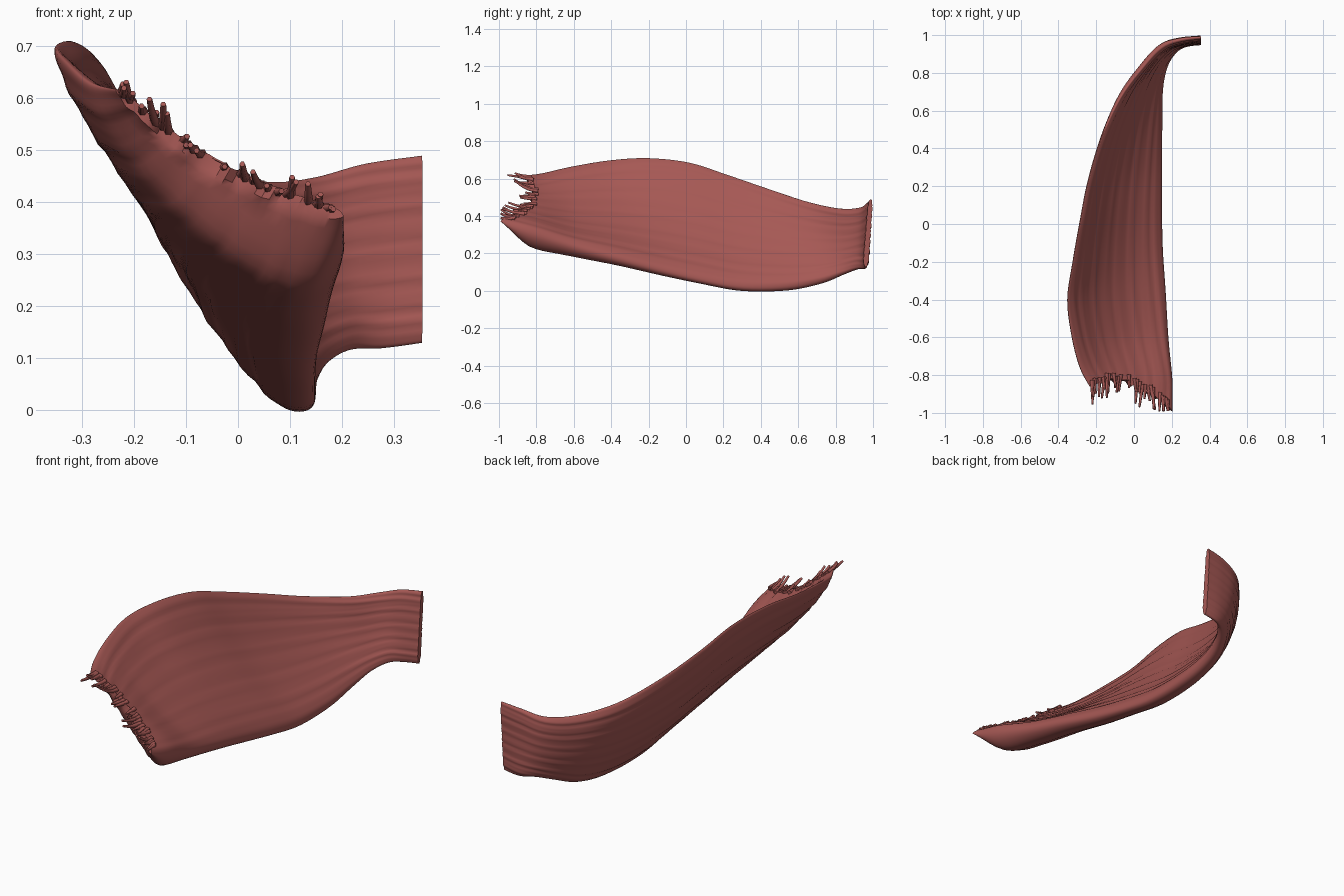
import bpy, bmesh, math, random
from mathutils import Vector

random.seed(4)
cube = bpy.data.objects.get("Cube")
if cube:
    bpy.data.objects.remove(cube)

# One flat colour for the whole muscle
red = bpy.data.materials.new("muscle_red")
red.use_nodes = True
red.diffuse_color = (0.38, 0.098, 0.089, 1)
red.node_tree.nodes["Principled BSDF"].inputs["Base Color"].default_value = red.diffuse_color

# Stations front to back: upper edge xyz, lower edge xyz, upper and lower thickness, sag
STATIONS = [
    (-.23, -.86, .625, .21, -.99, .385, .02, .03, .035),
    (-.275, -.76, .645, .235, -.83, .345, .04, .16, .045),
    (-.315, -.6, .68, .215, -.6, .265, .04, .14, .05),
    (-.34, -.4, .71, .2, -.36, .195, .035, .12, .05),
    (-.31, -.2, .72, .185, -.12, .125, .035, .11, .05),
    (-.27, .02, .695, .18, .1, .07, .035, .1, .05),
    (-.23, .22, .63, .18, .31, .033, .035, .1, .045),
    (-.16, .45, .55, .178, .54, .033, .035, .095, .035),
    (-.06, .66, .48, .175, .71, .06, .04, .08, .025),
    (.06, .82, .445, .19, .82, .095, .04, .06, .02),
    (.155, .92, .45, .23, .895, .12, .04, .05, .01),
    (.25, .96, .475, .28, .935, .12, .03, .04, 0),
    (.355, .975, .49, .355, .945, .13, .025, .03, 0),
]
STEPS, ACROSS = 5, 48


def catmull(a, b, c, d, t):
    return [q + .5 * t * (r - p + t * (2 * p - 5 * q + 4 * r - s + t * (3 * (q - r) + s - p)))
            for p, q, r, s in zip(a, b, c, d)]


def smooth_stations():
    last = len(STATIONS) - 1
    rows = []
    for i in range(last):
        near = [STATIONS[min(max(i + k, 0), last)] for k in (-1, 0, 1, 2)]
        rows += [catmull(*near, s / STEPS) for s in range(STEPS)]
    return rows + [STATIONS[last]]


def ripple(u, v, side):
    # Fibre grooves that run lengthwise and drift across the sheet
    a = u + .06 * math.sin(4 * v + side)
    return .0016 * math.sin(50 * a + side) + .0014 * math.sin(83 * a + 2 * side + 5 * v)


# Muscle sheet: closed cross-sections with rounded rims, lofted along the fibres
rows = smooth_stations()
uppers = [Vector(r[:3]) for r in rows]
lowers = [Vector(r[3:6]) for r in rows]
mids = [(a + b) / 2 for a, b in zip(uppers, lowers)]
bm = bmesh.new()
rings = []
front_edge = []
for i, r in enumerate(rows):
    v = i / (len(rows) - 1)
    chord = lowers[i] - uppers[i]
    along = mids[min(i + 1, len(rows) - 1)] - mids[max(i - 1, 0)]
    normal = along.cross(chord).normalized()
    fade = max(0, 1 - i / (2 * STEPS))
    face, back = [], []
    for k in range(ACROSS + 1):
        u = .5 - .5 * math.cos(math.pi * k / ACROSS)
        bulge = 4 * u * (1 - u)
        p = uppers[i] + chord * u + normal * r[8] * bulge
        p.y += .09 * bulge * fade
        if i == 0:
            p.y += random.uniform(-.02, .015) * bulge
            front_edge.append(p.copy())
        shape = math.sqrt(1 - abs(2 * u - 1) ** 8)
        half = (r[6] + (r[7] - r[6]) * u) / 2
        face.append(p + normal * (half * (1 - shape) + ripple(u, v, 0) * shape))
        if 0 < k < ACROSS:
            back.append(p + normal * (half * (1 + shape) + ripple(u, v, 2) * shape))
    rings.append([bm.verts.new(p) for p in face + back[::-1]])
for a, b in zip(rings, rings[1:]):
    for k in range(len(a)):
        n = (k + 1) % len(a)
        bm.faces.new((a[k], a[n], b[n], b[k]))
# End caps as strips between the two faces
for ring in (rings[0], rings[-1]):
    count = len(ring)
    for k in range(ACROSS):
        quad = [ring[k], ring[k + 1], ring[(count - k - 1) % count], ring[-k % count]]
        bm.faces.new(list(dict.fromkeys(quad)))
bmesh.ops.recalc_face_normals(bm, faces=bm.faces[:])
mesh = bpy.data.meshes.new("muscle_sheet")
bm.to_mesh(mesh)
bm.free()
mesh.materials.append(red)
sheet = bpy.data.objects.new("muscle_sheet", mesh)
bpy.context.collection.objects.link(sheet)
bpy.context.view_layer.objects.active = sheet
sheet.select_set(True)
bpy.ops.object.shade_smooth_by_angle(angle=math.radians(50))

# Frayed fibres: tapering strands along the torn front edge
curve = bpy.data.curves.new("frayed_fibres", "CURVE")
curve.dimensions = "3D"
curve.bevel_depth = .011
curve.bevel_resolution = 1
curve.use_fill_caps = True
for p in front_edge[4:-7]:
    if random.random() < .25:
        continue
    length = min(random.uniform(.03, .1), p.y + .99)
    lift = random.uniform(0, .6)
    lean = random.uniform(-.2, .3)
    strand = curve.splines.new("POLY")
    strand.points.add(4)
    for j, point in enumerate(strand.points):
        t = j / 4
        reach = length * t
        q = p + Vector((lean * reach, .03 * (1 - t) - reach, lift * reach * t - .008))
        point.co = (*q, 1)
        point.radius = 1 - .5 * t
curve.materials.append(red)
fibres = bpy.data.objects.new("frayed_fibres", curve)
bpy.context.collection.objects.link(fibres)
